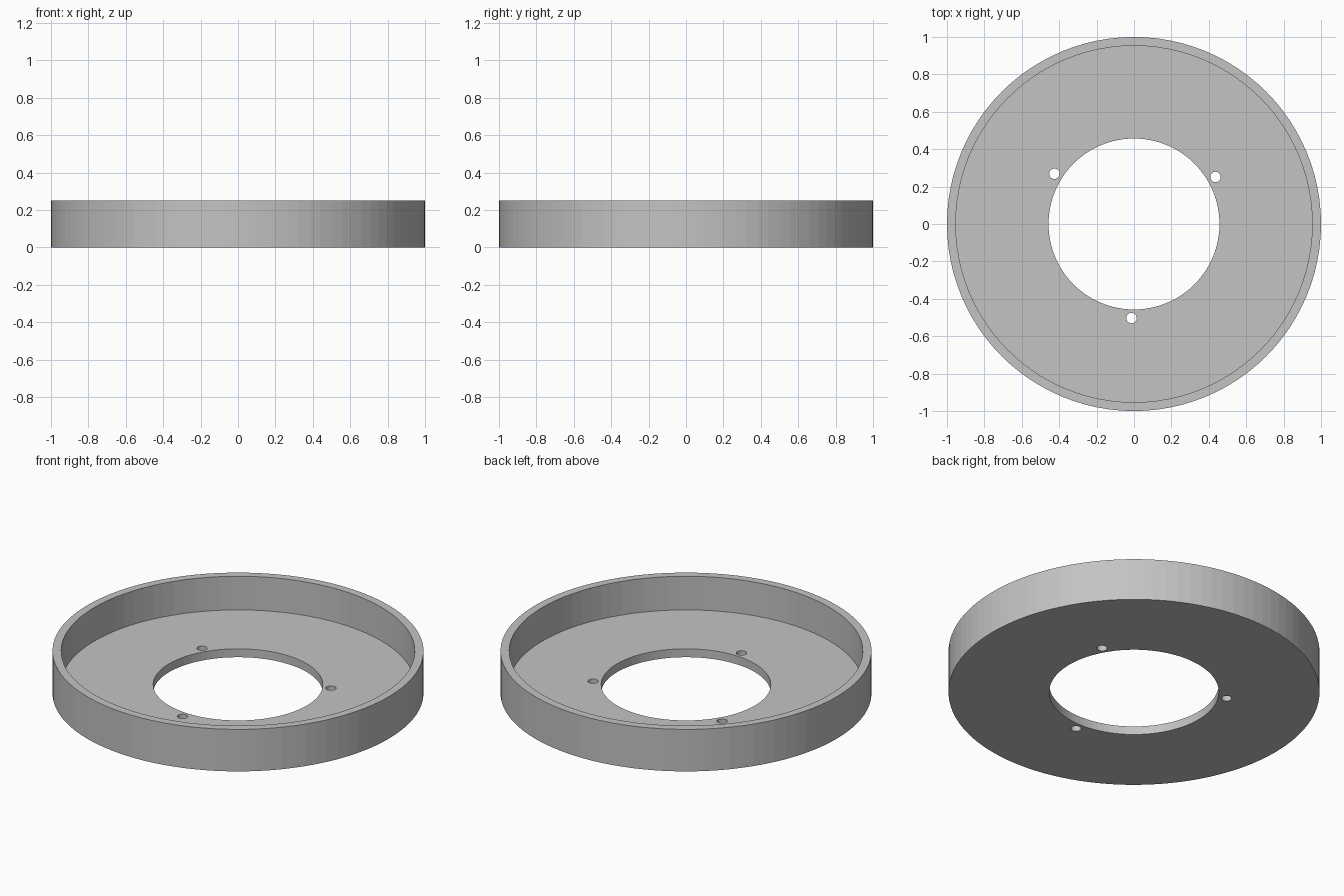
import bpy, bmesh, math

if "Cube" in bpy.data.objects:
    bpy.data.objects.remove(bpy.data.objects["Cube"])

R_OUT, R_IN, R_BORE = 1.0, 0.953, 0.457
HEIGHT, FLOOR = 0.25, 0.05
SEGMENTS = 96

grey = bpy.data.materials.new("plain grey")
grey.diffuse_color = (0.55, 0.55, 0.55, 1)
grey.use_nodes = True
grey.node_tree.nodes["Principled BSDF"].inputs["Base Color"].default_value = grey.diffuse_color


def make_object(name, bm):
    bmesh.ops.recalc_face_normals(bm, faces=bm.faces)
    mesh = bpy.data.meshes.new(name)
    bm.to_mesh(mesh)
    bm.free()
    mesh.materials.append(grey)
    obj = bpy.data.objects.new(name, mesh)
    bpy.context.collection.objects.link(obj)
    return obj


# Flanged ring: L-shaped section revolved around z
profile = [(R_BORE, 0), (R_OUT, 0), (R_OUT, HEIGHT),
           (R_IN, HEIGHT), (R_IN, FLOOR), (R_BORE, FLOOR)]
bm = bmesh.new()
verts = [bm.verts.new((r, 0, z)) for r, z in profile]
edges = [bm.edges.new((verts[i], verts[(i + 1) % len(verts)]))
         for i in range(len(verts))]
bmesh.ops.spin(bm, geom=verts + edges, cent=(0, 0, 0), axis=(0, 0, 1),
               angle=2 * math.pi, steps=SEGMENTS)
bmesh.ops.remove_doubles(bm, verts=bm.verts, dist=1e-4)
ring = make_object("flanged_ring", bm)

# Three screw holes around the bore
bm = bmesh.new()
for degrees in (30, 147.7, 268.5):
    a = math.radians(degrees)
    hole = bmesh.ops.create_cone(bm, cap_ends=True, segments=32,
                                 radius1=0.028, radius2=0.028, depth=0.2)
    bmesh.ops.translate(bm, verts=hole["verts"],
                        vec=(0.503 * math.cos(a), 0.503 * math.sin(a), FLOOR / 2))
cutter = make_object("screw_hole_cutter", bm)
cutter.hide_render = True

cut = ring.modifiers.new("screw_holes", 'BOOLEAN')
cut.operation = 'DIFFERENCE'
cut.solver = 'EXACT'
cut.object = cutter
bpy.context.view_layer.objects.active = ring
bpy.ops.object.modifier_apply(modifier=cut.name)
bpy.data.objects.remove(cutter)
